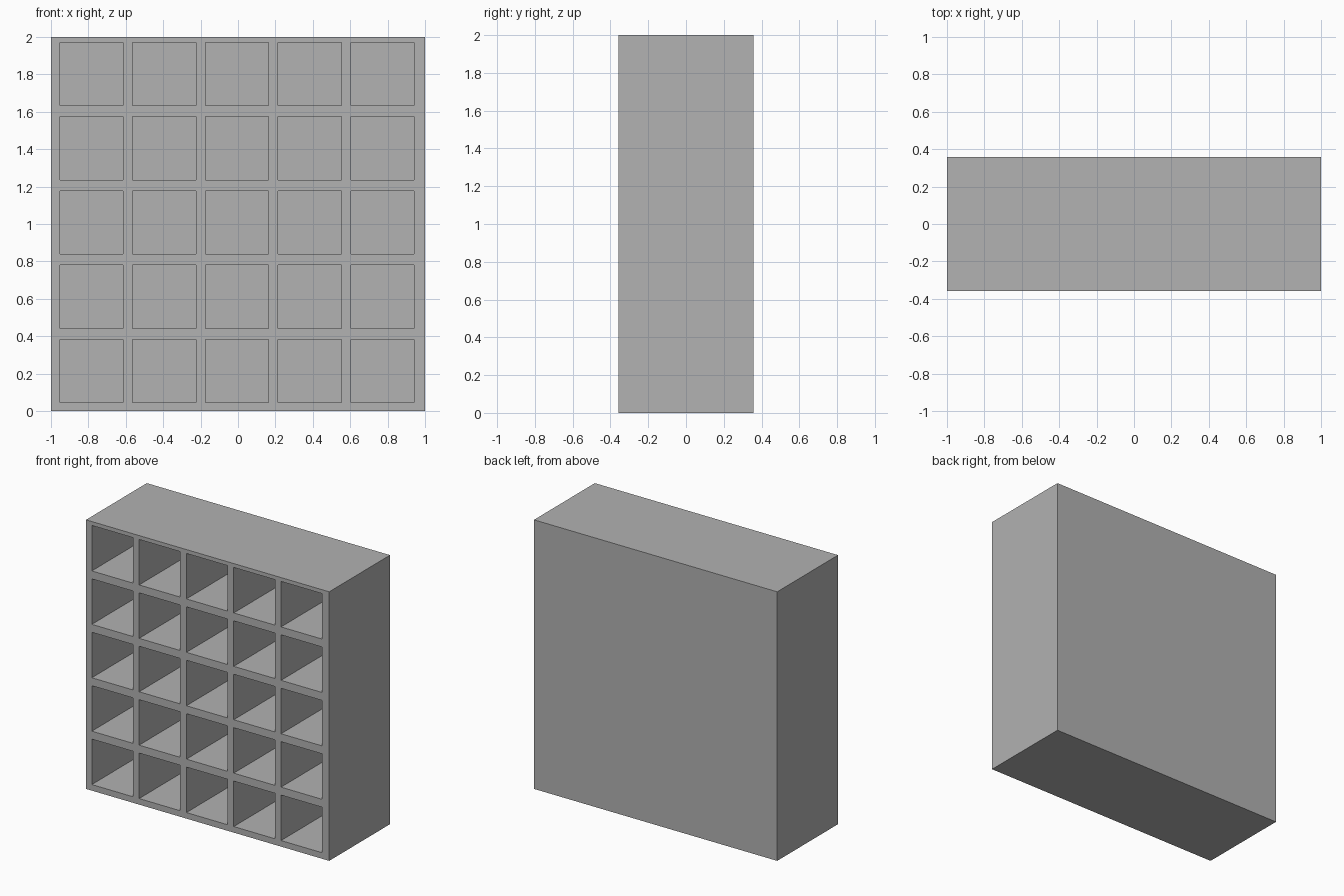
import bpy
import bmesh

cube = bpy.data.objects.get("Cube")
if cube:
    bpy.data.objects.remove(cube, do_unlink=True)

COUNT = 5
FRONT, BACK = -0.357, 0.357
BACK_PANEL = 0.05
CELL = 0.338


def grid_lines(low, high, first, pitch):
    """Outer edges plus both edges of every compartment along one axis."""
    lines = [low]
    for i in range(COUNT):
        lines += [first + i * pitch, first + i * pitch + CELL]
    return lines + [high]


# Single grey finish
grey = bpy.data.materials.new("grey")
grey.use_nodes = True
colour = (0.445, 0.445, 0.445, 1)
grey.diffuse_color = colour
grey.node_tree.nodes["Principled BSDF"].inputs["Base Color"].default_value = colour

# Front lattice: odd rows and columns are the openings
bm = bmesh.new()
xs = grid_lines(-1, 1, -0.952, 0.389)
zs = grid_lines(0, 2, 0.045, 0.397)
verts = [[bm.verts.new((x, FRONT, z)) for x in xs] for z in zs]
openings = []
for r in range(len(zs) - 1):
    for c in range(len(xs) - 1):
        face = bm.faces.new((verts[r][c], verts[r][c + 1],
                             verts[r + 1][c + 1], verts[r + 1][c]))
        if r % 2 and c % 2:
            openings.append(face)

# Outer case: sweep the rim backward and close it with the back panel
rim = [e for e in bm.edges if e.is_boundary]
swept = bmesh.ops.extrude_edge_only(bm, edges=rim)["geom"]
bmesh.ops.translate(bm, vec=(0, BACK - FRONT, 0),
                    verts=[g for g in swept if isinstance(g, bmesh.types.BMVert)])
bmesh.ops.holes_fill(bm, edges=[e for e in bm.edges if e.is_boundary], sides=0)

# Compartments: push each opening back to the panel
for face in openings:
    pushed = bmesh.ops.extrude_face_region(bm, geom=[face])["geom"]
    bmesh.ops.translate(bm, vec=(0, BACK - BACK_PANEL - FRONT, 0),
                        verts=[g for g in pushed if isinstance(g, bmesh.types.BMVert)])
    if face.is_valid:
        bmesh.ops.delete(bm, geom=[face], context="FACES_ONLY")

# Clean up the flat outer walls
bmesh.ops.dissolve_limit(bm, angle_limit=0.01, verts=bm.verts, edges=bm.edges)
bmesh.ops.recalc_face_normals(bm, faces=bm.faces)

mesh = bpy.data.meshes.new("pigeonhole_shelf")
bm.to_mesh(mesh)
bm.free()
mesh.materials.append(grey)
shelf = bpy.data.objects.new("pigeonhole_shelf", mesh)
bpy.context.collection.objects.link(shelf)
